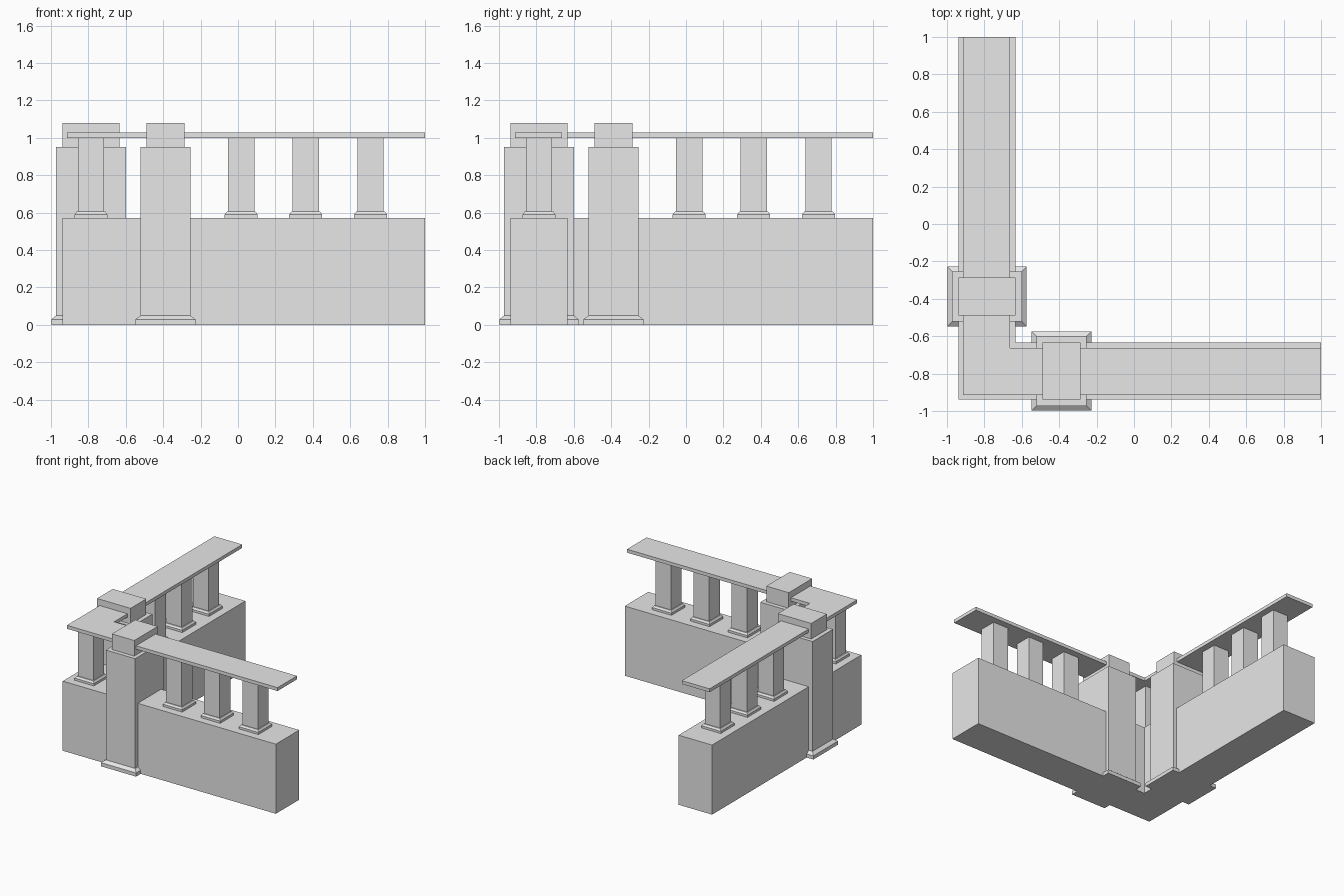
import bpy
import bmesh

cube = bpy.data.objects.get("Cube")
if cube:
    bpy.data.objects.remove(cube, do_unlink=True)

stone = bpy.data.materials.new("grey_stone")
stone.use_nodes = True
GREY = (0.8, 0.8, 0.8, 1)
stone.diffuse_color = GREY
stone.node_tree.nodes["Principled BSDF"].inputs["Base Color"].default_value = GREY


def finish(name, bm):
    bmesh.ops.recalc_face_normals(bm, faces=bm.faces)
    mesh = bpy.data.meshes.new(name)
    bm.to_mesh(mesh)
    bm.free()
    mesh.materials.append(stone)
    obj = bpy.data.objects.new(name, mesh)
    bpy.context.collection.objects.link(obj)


def corner_slab(name, outer, inner, end, bottom, top):
    """Extruded L shape, symmetric about the diagonal."""
    bm = bmesh.new()
    outline = [(outer, outer), (end, outer), (end, inner),
               (inner, inner), (inner, end), (outer, end)]
    face = bm.faces.new([bm.verts.new((x, y, bottom)) for x, y in outline])
    up = bmesh.ops.extrude_face_region(bm, geom=[face])["geom"]
    for v in up:
        if isinstance(v, bmesh.types.BMVert):
            v.co.z = top
    finish(name, bm)


def stacked_block(name, cx, cy, levels, swap=False):
    """Rectangular rings (half x, half y, z) bridged from bottom to top."""
    bm = bmesh.new()
    rings = []
    for hx, hy, z in levels:
        ring = []
        for sx, sy in ((-1, -1), (1, -1), (1, 1), (-1, 1)):
            x, y = cx + sx * hx, cy + sy * hy
            ring.append(bm.verts.new((y, x, z) if swap else (x, y, z)))
        rings.append(ring)
    bm.faces.new(rings[0])
    bm.faces.new(rings[-1])
    for low, high in zip(rings, rings[1:]):
        for i in range(4):
            j = (i + 1) % 4
            bm.faces.new((low[i], low[j], high[j], high[i]))
    finish(name, bm)


# Low wall and handrail, both turning the corner
corner_slab("low_wall", -0.937, -0.633, 1, 0, 0.572)
corner_slab("handrail", -0.915, -0.662, 1, 1.0, 1.028)

MID = -0.786
PILLAR = [(0.16, 0.212, 0), (0.16, 0.212, 0.03), (0.133, 0.186, 0.05),
          (0.133, 0.186, 0.952), (0.102, 0.152, 0.952), (0.102, 0.152, 1.08)]
BALUSTER = [(0.088, 0.088, 0.572), (0.088, 0.088, 0.59), (0.077, 0.077, 0.605),
            (0.07, 0.07, 0.605), (0.07, 0.07, 1.0)]

# Each wing has one pillar and three balusters
for wing, swap in (("front", False), ("side", True)):
    stacked_block(wing + "_pillar", -0.388, MID, PILLAR, swap)
    for n, x in enumerate((0.017, 0.362, 0.709), 1):
        stacked_block(f"{wing}_baluster_{n}", x, MID, BALUSTER, swap)

# Single baluster at the corner
stacked_block("corner_baluster", MID, MID, BALUSTER)
